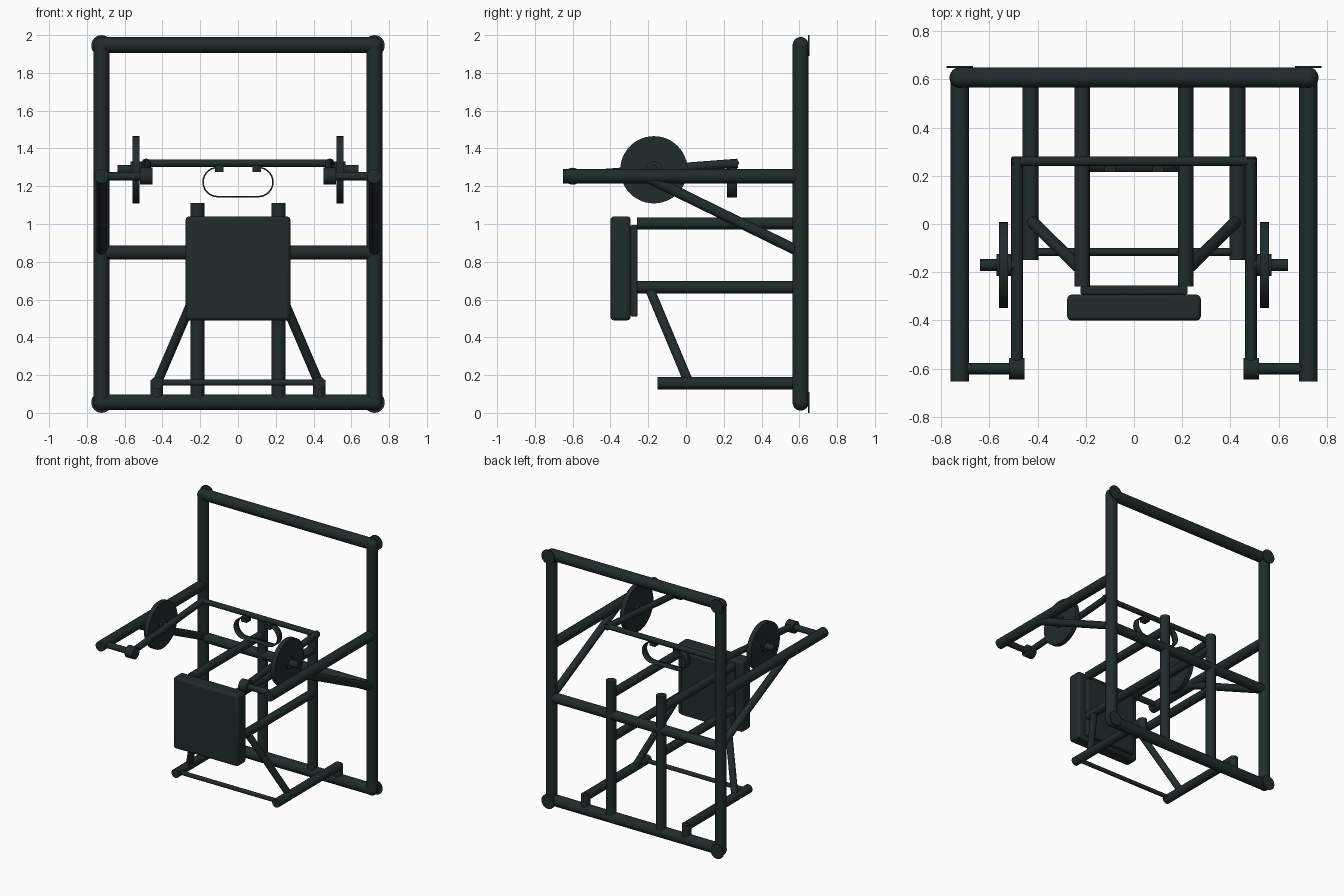
import bpy, bmesh, math
from mathutils import Vector

cube = bpy.data.objects.get("Cube")
if cube:
    bpy.data.objects.remove(cube, do_unlink=True)

# Single dark painted finish
paint = bpy.data.materials.new("dark green grey")
paint.use_nodes = True
colour = (0.015, 0.025, 0.025, 1)
paint.diffuse_color = colour
paint.node_tree.nodes["Principled BSDF"].inputs["Base Color"].default_value = colour
parts = []


def finish(name, bm):
    mesh = bpy.data.meshes.new(name)
    bm.to_mesh(mesh)
    bm.free()
    mesh.materials.append(paint)
    obj = bpy.data.objects.new(name, mesh)
    bpy.context.collection.objects.link(obj)
    parts.append(obj)
    return obj


def tube(name, a, b, r, sides=24):
    a, b = Vector(a), Vector(b)
    bm = bmesh.new()
    bmesh.ops.create_cone(bm, cap_ends=True, segments=sides, radius1=r, radius2=r, depth=(b - a).length)
    obj = finish(name, bm)
    obj.location = (a + b) / 2
    obj.rotation_euler = (b - a).to_track_quat('Z', 'Y').to_euler()
    return obj


def ball(name, centre, r):
    bm = bmesh.new()
    bmesh.ops.create_uvsphere(bm, u_segments=24, v_segments=12, radius=r)
    finish(name, bm).location = centre


def box(name, lo, hi, bevel=0.0):
    lo, hi = Vector(lo), Vector(hi)
    bm = bmesh.new()
    bmesh.ops.create_cube(bm, size=1)
    bmesh.ops.scale(bm, vec=hi - lo, verts=bm.verts)
    obj = finish(name, bm)
    obj.location = (lo + hi) / 2
    if bevel:
        mod = obj.modifiers.new("rounded edges", 'BEVEL')
        mod.width, mod.segments = bevel, 3


# Rear frame cross tubes
BACK = 0.607
for name, z, r in (("top_rail", 1.948, 0.042), ("bottom_rail", 0.056, 0.042), ("middle_rail", 0.848, 0.037)):
    tube(name, (-0.722, BACK, z), (0.722, BACK, z), r)

# Everything that repeats on both sides
for side, s in (("left", 1), ("right", -1)):
    # Upright, corner joints and wall discs
    x = 0.722 * s
    tube(side + "_upright", (x, BACK, 0.056), (x, BACK, 1.948), 0.042)
    for level, z in (("top", 1.945), ("bottom", 0.055)):
        ball(f"{side}_{level}_joint", (x, BACK, z), 0.043)
        tube(f"{side}_{level}_disc", (x, 0.646, z), (x, 0.655, z), 0.055)

    # Forward arm, diagonal brace and pivot pin
    tube(side + "_arm", (x, -0.652, 1.253), (x, BACK, 1.253), 0.038)
    tube(side + "_arm_brace", (x, -0.19, 1.24), (x, BACK, 0.85), 0.028)
    tube(side + "_pivot_pin", (x, -0.6, 1.253), (0.485 * s, -0.6, 1.253), 0.023)

    # Swinging lever with pivot sleeve
    lx = 0.485 * s
    tube(side + "_lever", (lx, -0.6, 1.255), (lx, 0.275, 1.322), 0.024)
    tube(side + "_pivot_sleeve", (0.453 * s, -0.6, 1.253), (0.518 * s, -0.6, 1.253), 0.045)

    # Weight plate on its axle
    tube(side + "_weight_axle", (lx, -0.17, 1.287), (0.638 * s, -0.17, 1.287), 0.025)
    tube(side + "_weight_hub", (0.508 * s, -0.17, 1.287), (0.57 * s, -0.17, 1.287), 0.045)
    tube(side + "_weight_plate", (0.522 * s, -0.17, 1.287), (0.559 * s, -0.17, 1.287), 0.178, 48)

    # Pad supports
    px = 0.215 * s
    tube(side + "_post", (px, BACK, 0.056), (px, BACK, 1.112), 0.037)
    for level, z in (("upper", 1.003), ("lower", 0.665)):
        tube(f"{side}_{level}_support", (px, -0.26, z), (px, BACK, z), 0.032)

    # Foot tube, rear stub and diagonal strut
    fx = 0.43 * s
    tube(side + "_foot", (fx, -0.15, 0.158), (fx, BACK, 0.158), 0.033)
    tube(side + "_foot_stub", (fx, BACK, 0.056), (fx, BACK, 0.175), 0.033)
    tube(side + "_strut", (0.428 * s, 0.015, 0.16), (0.218 * s, -0.19, 0.65), 0.025)

    # Strap clip under the lever bar
    box(side + "_strap_clip", (0.1 * s - 0.023, 0.215, 1.275), (0.1 * s + 0.023, 0.27, 1.31))

tube("lever_bar", (-0.505, 0.26, 1.322), (0.505, 0.26, 1.322), 0.02)
tube("foot_rod", (-0.43, -0.116, 0.16), (0.43, -0.116, 0.16), 0.016)

# Cushion and its backing board
box("pad", (-0.277, -0.4, 0.49), (0.277, -0.293, 1.04), 0.018)
box("pad_backing", (-0.222, -0.294, 0.51), (0.222, -0.256, 0.995), 0.01)

# Hanging strap: flat open loop with rounded ends
cz, rad, half = 1.222, 0.077, 0.108
path = [(-0.08, cz + rad)]
for cx, start in ((-half, 90), (half, 270)):
    for i in range(17):
        a = math.radians(start + 180 * i / 16)
        path.append((cx + rad * math.cos(a), cz + rad * math.sin(a)))
path.append((0.08, cz + rad))
bm = bmesh.new()
rows = [[bm.verts.new((px, y, pz)) for y in (0.216, 0.27)] for px, pz in path]
for p, q in zip(rows, rows[1:]):
    bm.faces.new((p[0], p[1], q[1], q[0]))
strap = finish("strap", bm)
thick = strap.modifiers.new("thickness", 'SOLIDIFY')
thick.thickness, thick.offset = 0.008, 0

# Smooth round parts, keep edges sharp
bpy.ops.object.select_all(action='DESELECT')
for obj in parts:
    obj.select_set(True)
bpy.context.view_layer.objects.active = parts[0]
bpy.ops.object.shade_smooth_by_angle(angle=math.radians(35))
